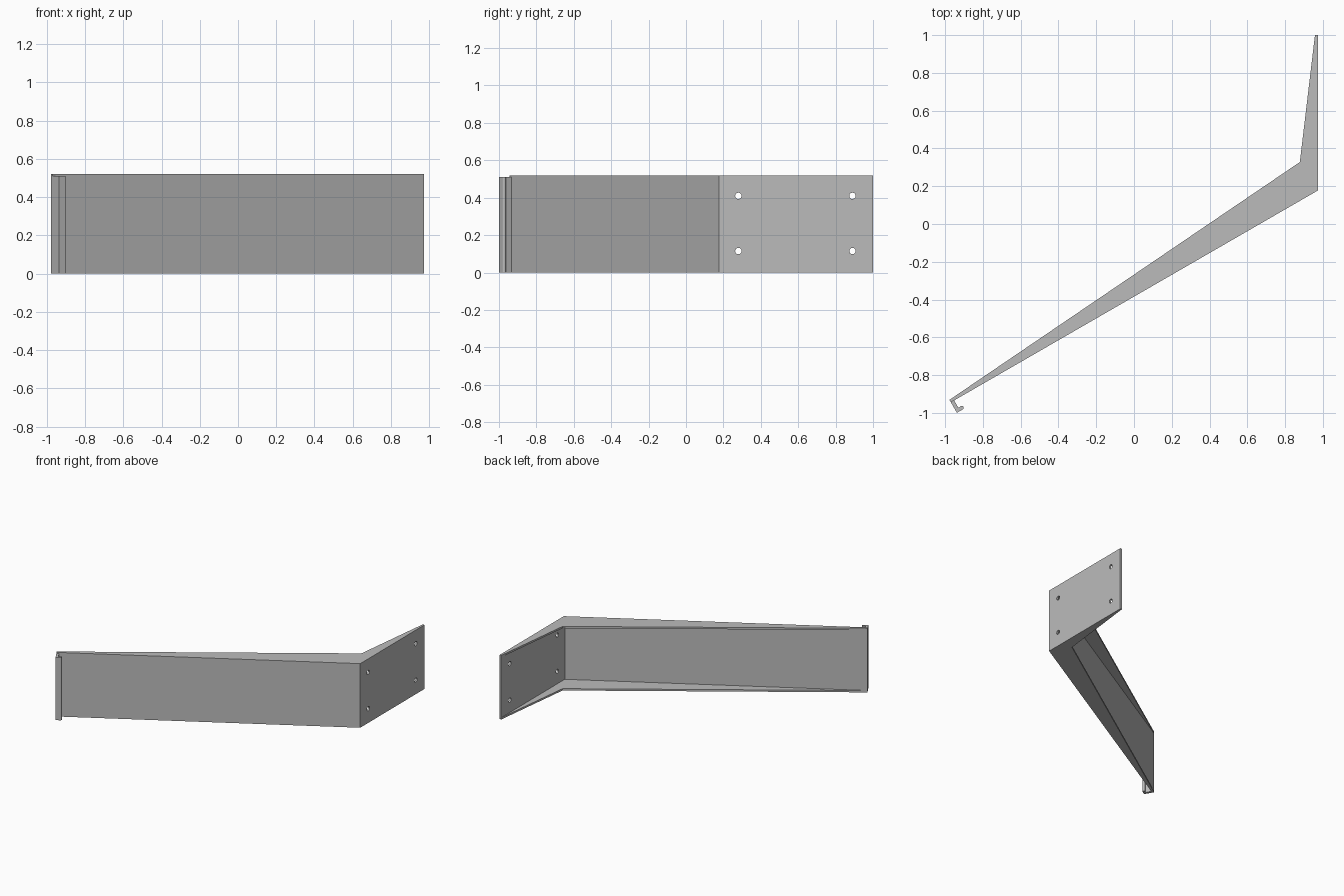
import bpy, bmesh, math
from mathutils import Vector

if "Cube" in bpy.data.objects:
    bpy.data.objects.remove(bpy.data.objects["Cube"])

H = 0.52   # overall height
T = 0.015  # sheet thickness

metal = bpy.data.materials.new("grey_metal")
metal.use_nodes = True
grey = (0.5, 0.5, 0.5, 1)
metal.diffuse_color = grey
metal.node_tree.nodes["Principled BSDF"].inputs["Base Color"].default_value = grey


def prism(name, outline, z0, z1):
    """Extrude a plan outline from z0 up to z1."""
    bm = bmesh.new()
    face = bm.faces.new([bm.verts.new((x, y, z0)) for x, y in outline])
    top = bmesh.ops.extrude_face_region(bm, geom=[face])["geom"]
    bmesh.ops.translate(bm, vec=(0, 0, z1 - z0),
                        verts=[v for v in top if isinstance(v, bmesh.types.BMVert)])
    bmesh.ops.recalc_face_normals(bm, faces=bm.faces)
    mesh = bpy.data.meshes.new(name)
    bm.to_mesh(mesh)
    bm.free()
    mesh.materials.append(metal)
    obj = bpy.data.objects.new(name, mesh)
    bpy.context.collection.objects.link(obj)
    return obj


# Arm directions in plan: along the arm and out of its front face
angle = math.radians(30)
along = Vector((math.cos(angle), math.sin(angle)))
out = Vector((math.sin(angle), -math.cos(angle)))

corner = Vector((0.973, 0.177))
tip = Vector((-0.977, -0.931))
tip_front = tip + out * T
end = Vector((corner.x, 1))
end_in = Vector((corner.x - T, 1))
corner_in = Vector((corner.x - T, corner.y + T * math.tan(angle)))

# Tapered flanges, top and bottom
flange = [tip, tip_front, corner, end, end_in, (0.878, 0.328)]
prism("bottom_flange", flange, 0, T)
prism("top_flange", flange, H - T, H)

# Bent web: long arm and mounting plate
web = prism("web_plate", [tip, tip_front, corner, end, end_in, corner_in], T, H - T)

# Four screw holes through the mounting plate
for y in (0.28, 0.89):
    for z in (0.115, 0.41):
        bpy.ops.mesh.primitive_cylinder_add(vertices=24, radius=0.017, depth=0.1,
                                            location=(corner.x, y, z),
                                            rotation=(0, math.pi / 2, 0))
        cutter = bpy.context.object
        cutter.name = "hole_cutter"
        cutter.data.materials.append(metal)
        cut = web.modifiers.new("screw_hole", "BOOLEAN")
        cut.operation = "DIFFERENCE"
        cut.solver = "EXACT"
        cut.object = cutter
        bpy.context.view_layer.objects.active = web
        bpy.ops.object.modifier_apply(modifier=cut.name)
        bpy.data.objects.remove(cutter)


def plan(a, o):
    """Plan point a along the arm and o out from its tip."""
    return tip + along * a + out * o


# Return hook at the tip, with a rounded lip
hook = [plan(0, T), plan(0, 0.079), plan(0.036, 0.079)]
for i in range(1, 6):
    t = math.pi * i / 6 - math.pi / 2
    hook.append(plan(0.036 + 0.01 * math.cos(t), 0.069 - 0.01 * math.sin(t)))
hook += [plan(0.036, 0.059), plan(0.02, 0.061), plan(0.02, T)]
prism("tip_hook", hook, 0, H - 0.01)
